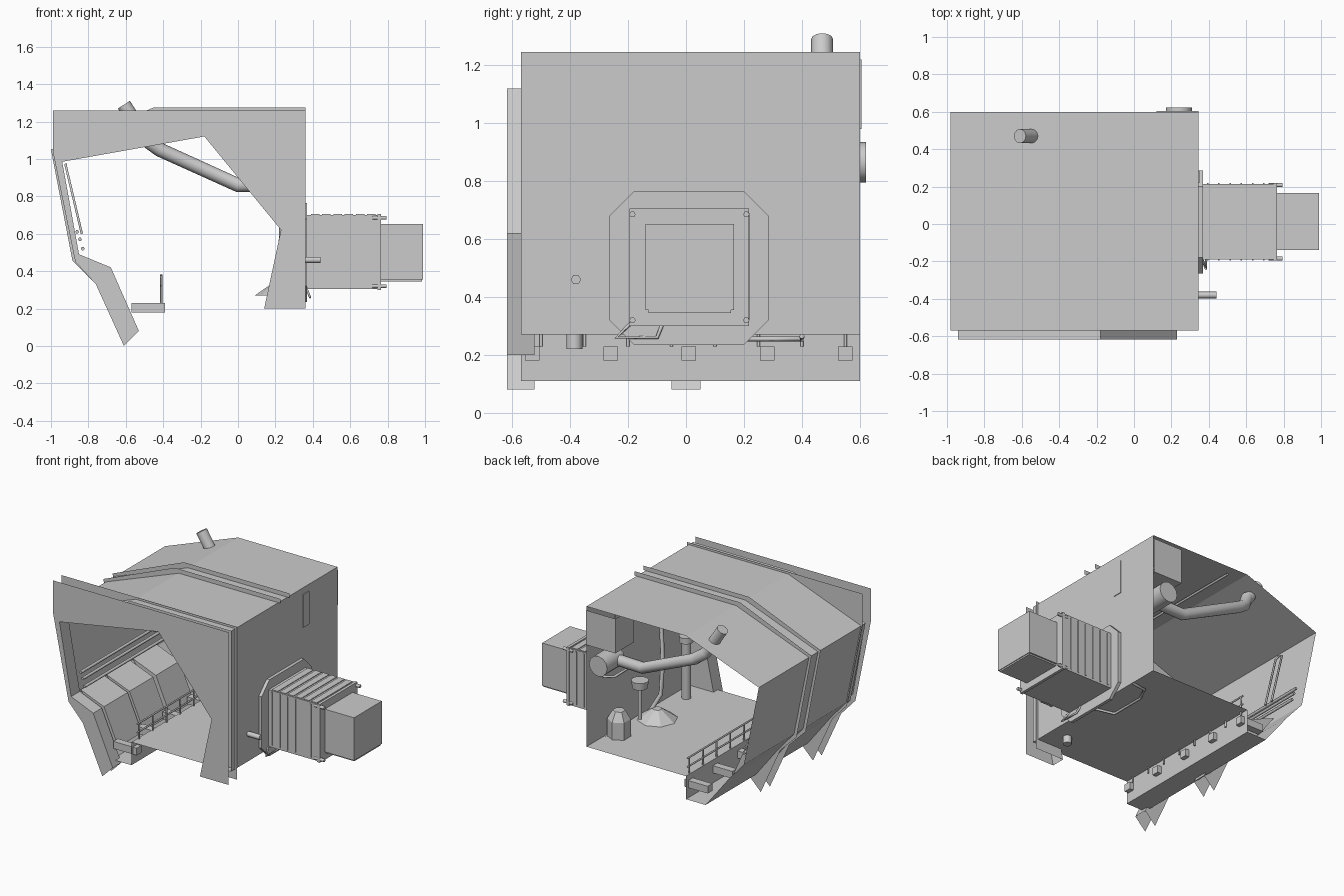
import bpy, bmesh, math
from mathutils import Vector

cube = bpy.data.objects.get("Cube")
if cube:
    bpy.data.objects.remove(cube, do_unlink=True)

grey = bpy.data.materials.new("plain grey")
grey.use_nodes = True
tone = (0.6, 0.6, 0.6, 1)
grey.diffuse_color = tone
grey.node_tree.nodes["Principled BSDF"].inputs["Base Color"].default_value = tone


def finish(name, bm):
    mesh = bpy.data.meshes.new(name)
    bm.to_mesh(mesh)
    bm.free()
    mesh.materials.append(grey)
    ob = bpy.data.objects.new(name, mesh)
    bpy.context.collection.objects.link(ob)
    return ob


def sheet(name, profile, y0, y1):
    """Thin sheet: an x-z line swept along y."""
    bm = bmesh.new()
    rows = [[bm.verts.new((x, y, z)) for x, z in profile] for y in (y0, y1)]
    for i in range(len(profile) - 1):
        bm.faces.new((rows[0][i], rows[0][i + 1], rows[1][i + 1], rows[1][i]))
    return finish(name, bm)


def plate(name, outline, y):
    """Flat sheet with an x-z outline."""
    bm = bmesh.new()
    bm.faces.new([bm.verts.new((x, y, z)) for x, z in outline])
    return finish(name, bm)


def box(name, x, y, z):
    bm = bmesh.new()
    bmesh.ops.create_cube(bm, size=1)
    for v in bm.verts:
        v.co = [(r[0] + r[1]) / 2 + c * (r[1] - r[0]) for r, c in zip((x, y, z), v.co)]
    return finish(name, bm)


def cone(name, base, r0, r1, height, sides=24):
    bm = bmesh.new()
    bmesh.ops.create_cone(bm, cap_ends=True, segments=sides, radius1=r0, radius2=r1, depth=height)
    bmesh.ops.translate(bm, verts=bm.verts, vec=Vector(base) + Vector((0, 0, height / 2)))
    if sides > 8:
        for f in bm.faces:
            f.smooth = len(f.verts) == 4
    return finish(name, bm)


def tube(name, points, radius, caps=True):
    curve = bpy.data.curves.new(name, "CURVE")
    curve.dimensions = "3D"
    curve.bevel_depth = radius
    curve.bevel_resolution = 4 if radius > 0.02 else 1
    curve.use_fill_caps = caps
    line = curve.splines.new("POLY")
    line.points.add(len(points) - 1)
    for p, co in zip(line.points, points):
        p.co = (*co, 1)
    curve.materials.append(grey)
    ob = bpy.data.objects.new(name, curve)
    bpy.context.collection.objects.link(ob)
    bpy.ops.object.select_all(action="DESELECT")
    ob.select_set(True)
    bpy.context.view_layer.objects.active = ob
    bpy.ops.object.convert(target="MESH")
    return ob


# Main shell: floor, wall, folded roof, leaning side and trough
BACK, FRONT = 0.6, -0.57
roof = [(0.345, 1.245), (-0.42, 1.245), (-0.98, 1.035)]
side = [(-0.98, 1.035), (-0.865, 0.47), (-0.75, 0.34), (-0.57, 0.11)]
sheet("roof", roof, FRONT, BACK)
sheet("right_wall", [(0.345, 0.27), (0.345, 1.245)], FRONT, BACK)
sheet("leaning_wall", side, FRONT, BACK)
sheet("floor", [(0.345, 0.27), (-0.42, 0.27)], FRONT, BACK)
sheet("side_trough", [(-0.57, 0.11), (-0.42, 0.11), (-0.42, 0.27)], FRONT, BACK)

# Front frame: two plates joined by a strip around the opening
opening = [(0.14, 0.2), (0.23, 0.62), (-0.18, 1.12), (-0.94, 0.985),
           (-0.85, 0.49), (-0.68, 0.42), (-0.53, 0.08)]
outer = [(-0.61, 0.0), (-0.76, 0.33), (-0.87, 0.45), (-0.99, 1.04),
         (-0.99, 1.26), (0.36, 1.26), (0.36, 0.2)]
for tag, y in (("front", -0.618), ("rear", -0.523)):
    plate(tag + "_frame_plate", opening + outer, y)
sheet("frame_opening_strip", opening, -0.618, -0.523)

# Paired outside ribs, with pointed feet
rib_outer = [(0.36, 1.275), (-0.45, 1.275), (-1.0, 1.05), (-0.885, 0.455),
             (-0.76, 0.33), (-0.61, 0.0), (-0.53, 0.08)]
rib_inner = [(-0.57, 0.11), (-0.75, 0.34), (-0.865, 0.47), (-0.98, 1.035),
             (-0.42, 1.245), (0.36, 1.245)]
for tag, y in (("front", -0.05), ("rear", 0.05)):
    plate(tag + "_rib", rib_outer + rib_inner, y)
sheet("rib_foot_strip", [(-0.53, 0.08), (-0.565, 0.15)], -0.05, 0.05)

# Inner lockers along the leaning wall
for i, y in enumerate((-0.5, -0.22, 0.07)):
    locker = [(-0.86, 0.49), (-0.68, 0.42), (-0.57, 0.17)]
    sheet(f"locker_{i}", locker, y, y + 0.26)
    for end in (y, y + 0.26):
        plate(f"locker_end_{i}", locker + [(-0.75, 0.34)], end)
    bm = bmesh.new()
    lid = [(-0.835, y + 0.03), (-0.705, y + 0.03), (-0.705, y + 0.23), (-0.835, y + 0.23)]
    bm.faces.new([bm.verts.new((x, yy, 0.488 - (x + 0.86) * 0.389)) for x, yy in lid])
    finish(f"locker_lid_{i}", bm)

# Cross bars in the trough and the railing above it
for i in range(5):
    y = -0.53 + i * 0.27
    box(f"cross_bar_{i}", (-0.57, -0.39), (y - 0.025, y + 0.025), (0.18, 0.23))
for i in range(8):
    y = -0.5 + i * 0.15
    tube(f"rail_post_{i}", [(-0.41, y, 0.23), (-0.41, y, 0.38)], 0.006)
for z in (0.32, 0.38):
    tube("railing_bar", [(-0.41, -0.52, z), (-0.41, 0.57, z)], 0.006)

# Pipes and slats on the leaning wall
for x, z in ((-0.83, 0.52), (-0.845, 0.57), (-0.86, 0.61)):
    tube("wall_pipe", [(x, -0.5, z), (x, 0.55, z)], 0.01)
for y in (0.28, 0.34):
    tube("wall_loop", [(-0.835, y, 0.6), (-0.92, y, 0.96), (-0.92, 0.31, 0.97)], 0.007)
for x in (-0.3, 0.1):
    tube("roof_pipe", [(x, -0.5, 1.225), (x, 0.55, 1.225)], 0.008)

# Exhaust duct
duct = [(0.24, 0.47, 0.865), (0.0, 0.47, 0.86), (-0.42, 0.51, 1.05),
        (-0.49, 0.485, 1.1), (-0.53, 0.47, 1.18)]
tube("exhaust_duct", duct, 0.038, False)
tube("exhaust_outlet", [(-0.52, 0.47, 1.15), (-0.61, 0.47, 1.29)], 0.038)
tube("fan_housing", [(0.24, 0.43, 0.865), (0.24, 0.622, 0.865)], 0.07)

# Back corner cabinet and wall hatch
plate("cabinet_back", [(0.12, 0.98), (0.345, 0.98), (0.345, 1.22), (0.12, 1.22)], 0.605)
sheet("cabinet_skin", [(0.12, 1.22), (0.12, 0.98), (0.345, 0.98)], 0.4, 0.605)
box("wall_hatch", (0.343, 0.35), (0.22, 0.285), (0.97, 1.2))

# Fittings inside
cone("support_column", (0.25, -0.36, 0.27), 0.03, 0.03, 0.42)
cone("column_cap", (0.25, -0.36, 0.66), 0.045, 0.045, 0.04)
cone("pedestal", (0.27, 0.35, 0.27), 0.075, 0.075, 0.12, 6)
cone("pedestal_top", (0.27, 0.35, 0.39), 0.075, 0.04, 0.06, 6)
cone("floor_deflector", (0.22, 0.0, 0.27), 0.13, 0.03, 0.07, 8)
cone("round_seat", (0.27, 0.12, 0.52), 0.05, 0.055, 0.05)
tube("seat_post", [(0.27, 0.12, 0.3), (0.27, 0.12, 0.53)], 0.015)
tube("bent_pipe", [(0.31, -0.15, 1.1), (0.29, -0.15, 0.75), (0.25, -0.1, 0.6),
                   (0.25, -0.08, 0.4), (0.29, -0.03, 0.3)], 0.014)
tube("wall_handle", [(0.33, 0.2, 0.7), (0.27, 0.25, 0.7), (0.27, 0.4, 0.7), (0.33, 0.44, 0.7)], 0.009)

# Octagonal mount for the side box
bm = bmesh.new()
c, y0, y1, z0, z1 = 0.085, -0.265, 0.285, 0.235, 0.765
ring = [(y0 + c, z0), (y1 - c, z0), (y1, z0 + c), (y1, z1 - c),
        (y1 - c, z1), (y0 + c, z1), (y0, z1 - c), (y0, z0 + c)]
face = bm.faces.new([bm.verts.new((0.346, y, z)) for y, z in ring])
out = bmesh.ops.extrude_face_region(bm, geom=[face])
for v in out["geom"]:
    if isinstance(v, bmesh.types.BMVert):
        v.co.x = 0.368
finish("octagonal_mount", bm)

# Side box, outer box and their trim
box("side_box", (0.365, 0.76), (-0.19, 0.213), (0.305, 0.7))
box("outer_box", (0.76, 0.99), (-0.14, 0.165), (0.355, 0.652))
box("outer_box_sill", (0.76, 0.985), (-0.13, 0.155), (0.345, 0.355))
box("box_rim", (0.745, 0.765), (-0.195, 0.218), (0.3, 0.705))
for i in range(6):
    x = 0.39 + i * 0.06
    box(f"top_slat_{i}", (x, x + 0.045), (-0.185, 0.208), (0.7, 0.705))
    for y in (-0.194, 0.213):
        box(f"side_slat_{i}", (x, x + 0.008), (y, y + 0.006), (0.32, 0.69))
for y in (-0.185, 0.208):
    for z in (0.685, 0.32):
        tube("corner_pin", [(0.72, y, z), (0.795, y, z)], 0.011)

# Small outside pipes and brackets
tube("wall_spigot", [(0.345, -0.38, 0.46), (0.44, -0.38, 0.46)], 0.018)
tube("drain_stub", [(0.22, -0.385, 0.22), (0.22, -0.385, 0.27)], 0.028)
tube("floor_bracket", [(0.34, 0.4, 0.265), (0.25, 0.4, 0.255), (0.2, 0.3, 0.255),
                       (0.2, 0.05, 0.255), (0.34, 0.0, 0.265)], 0.009)
tube("box_loop", [(0.365, -0.19, 0.31), (0.385, -0.24, 0.26), (0.385, -0.1, 0.26),
                  (0.365, -0.08, 0.31)], 0.007)
